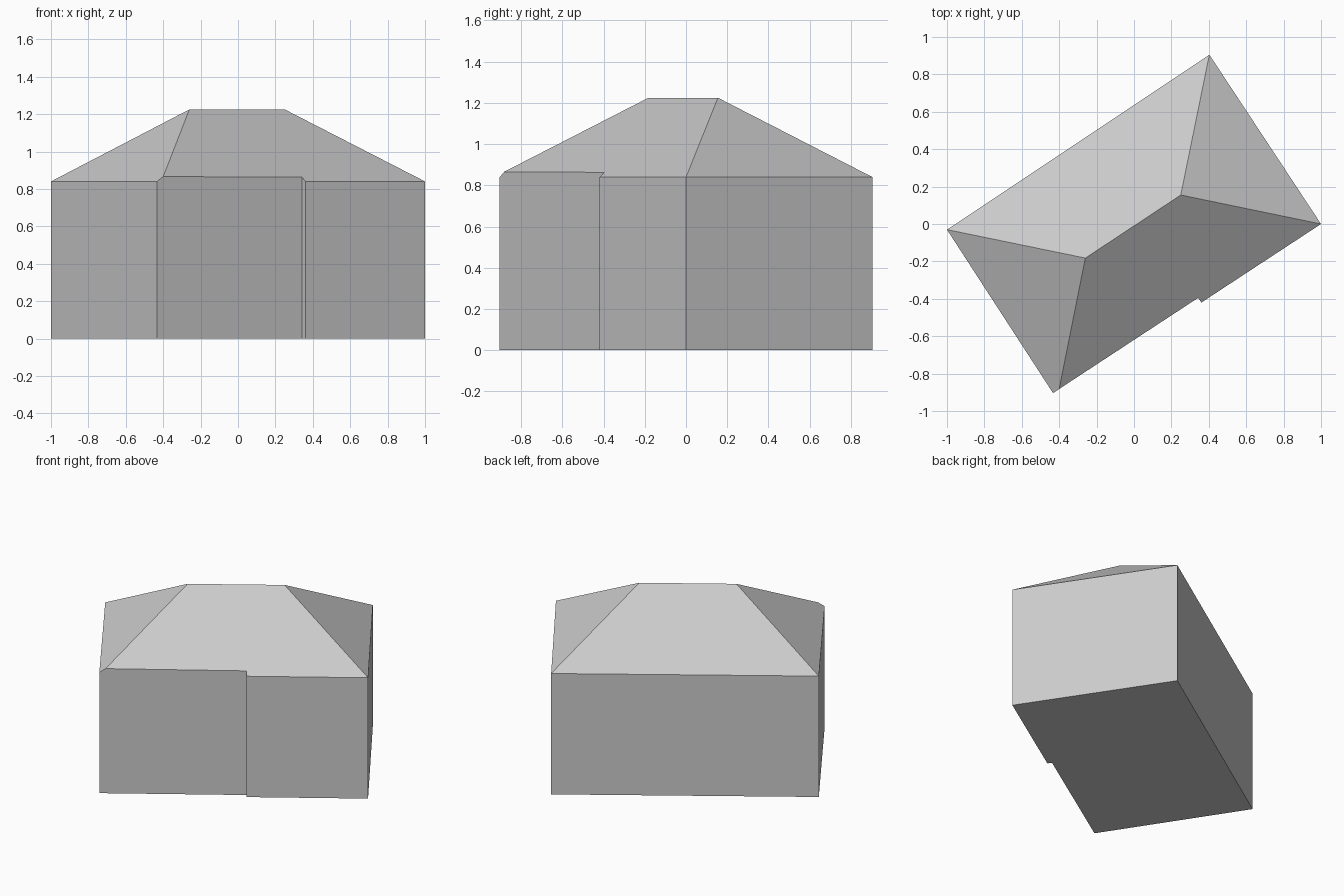
import bpy
import bmesh

cube = bpy.data.objects.get("Cube")
if cube:
    bpy.data.objects.remove(cube, do_unlink=True)

GREY = (0.6, 0.6, 0.6, 1.0)
EAVE, NOTCH, RIDGE = 0.84, 0.866, 1.225

plaster = bpy.data.materials.new("light_grey")
plaster.use_nodes = True
plaster.diffuse_color = GREY
plaster.node_tree.nodes["Principled BSDF"].inputs["Base Color"].default_value = GREY


def make_part(name, loops):
    """Build one flat-shaded object from loops of corner points."""
    bm = bmesh.new()
    for loop in loops:
        bm.faces.new([bm.verts.new(p) for p in loop])
    bmesh.ops.remove_doubles(bm, verts=bm.verts, dist=0.0001)
    mesh = bpy.data.meshes.new(name)
    bm.to_mesh(mesh)
    bm.free()
    mesh.materials.append(plaster)
    obj = bpy.data.objects.new(name, mesh)
    bpy.context.collection.objects.link(obj)


# Eave corners, counter-clockwise; the front wall has a shallow step
west = (-1.0, -0.03, EAVE)
south = (-0.433, -0.904, EAVE)
hip_foot = (-0.40, -0.882, NOTCH)
step_in = (0.343, -0.395, NOTCH - 0.003)
step_out = (0.36, -0.42, EAVE)
east = (1.0, 0.0, EAVE)
north = (0.403, 0.905, EAVE)
outline = [west, south, hip_foot, step_in, step_out, east, north]

# Ridge ends
ridge_west = (-0.26, -0.182, RIDGE)
ridge_east = (0.25, 0.155, RIDGE)


def ground(p):
    return (p[0], p[1], 0.0)


# Walls and floor
walls = [[ground(a), ground(b), b, a]
         for a, b in zip(outline, outline[1:] + outline[:1])]
floor = [ground(p) for p in reversed(outline)]
make_part("walls", walls + [floor])

# Hipped roof: two long slopes and two hip ends
make_part("roof", [
    [north, west, ridge_west, ridge_east],
    [west, south, hip_foot, ridge_west],
    [hip_foot, step_in, step_out, east, ridge_east, ridge_west],
    [east, north, ridge_east],
])
